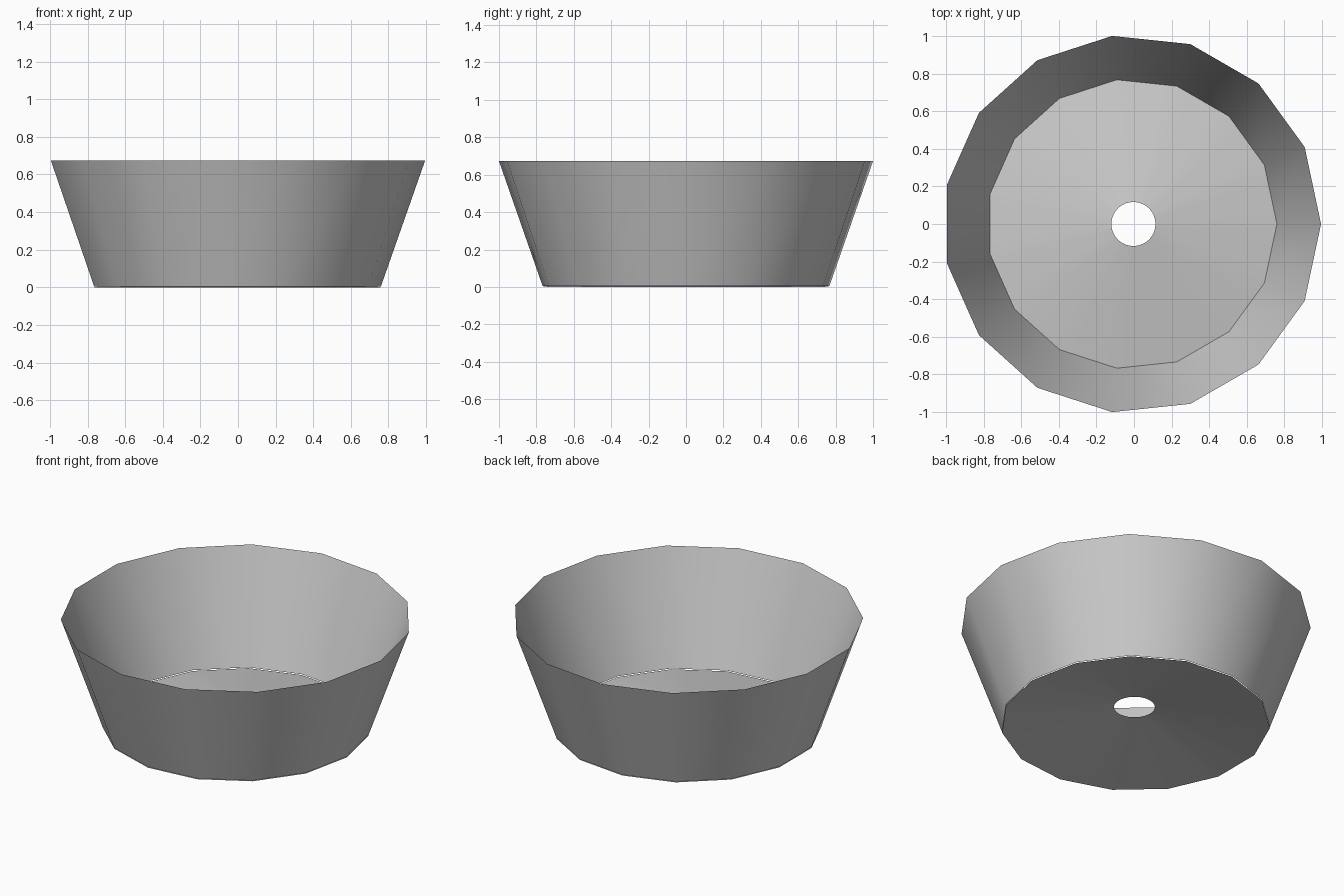
import bpy, bmesh
from math import cos, sin, tau, radians

if "Cube" in bpy.data.objects:
    bpy.data.objects.remove(bpy.data.objects["Cube"])

SIDES = 15
CX = -0.011          # offset that centres the odd-sided outline
HOLE_CX = -0.003
R_TOP, R_BASE, R_HOLE = 1.0055, 0.771, 0.117
HEIGHT, GAP, HOLE_Z = 0.673, 0.005, 0.106


def polygon_radius(r, a):
    """Distance to the edge of the regular polygon at angle a."""
    step = tau / SIDES
    return r * cos(step / 2) / cos(a % step - step / 2)


def make_band(name, lower, upper):
    """Open band of quads between two closed rings, smooth by angle."""
    bm = bmesh.new()
    lo = [bm.verts.new(p) for p in lower]
    up = [bm.verts.new(p) for p in upper]
    n = len(lo)
    for i in range(n):
        j = (i + 1) % n
        bm.faces.new((lo[i], lo[j], up[j], up[i]))
    mesh = bpy.data.meshes.new(name)
    bm.to_mesh(mesh)
    bm.free()
    obj = bpy.data.objects.new(name, mesh)
    bpy.context.collection.objects.link(obj)
    bpy.ops.object.select_all(action='DESELECT')
    bpy.context.view_layer.objects.active = obj
    obj.select_set(True)
    bpy.ops.object.shade_smooth_by_angle(angle=radians(40))
    return obj


def ring(n, radius, z, cx=CX):
    pts = []
    for i in range(n):
        a = tau * i / n
        r = radius(a)
        pts.append((cx + r * cos(a), r * sin(a), z))
    return pts


# Flared thin wall with 15 sides
make_band("bowl_wall",
          ring(SIDES, lambda a: R_BASE, GAP),
          ring(SIDES, lambda a: R_TOP, HEIGHT))

# Floor rising as a shallow cone to a round hole, just below the wall
make_band("bowl_floor",
          ring(60, lambda a: polygon_radius(R_BASE, a + 1e-9), 0),
          ring(60, lambda a: R_HOLE, HOLE_Z, HOLE_CX))
